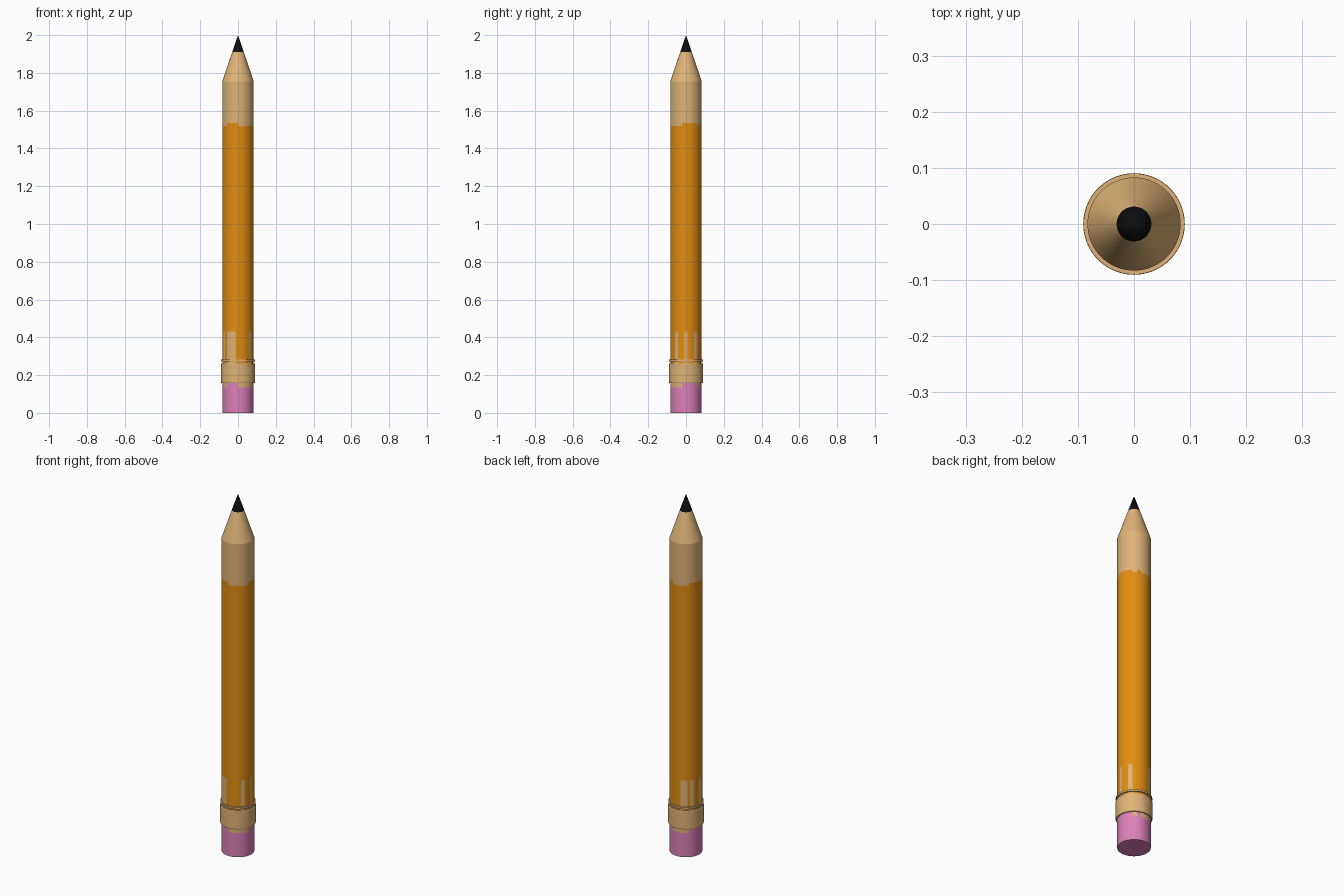
import bpy, bmesh, math, random

if "Cube" in bpy.data.objects:
    bpy.data.objects.remove(bpy.data.objects["Cube"])

random.seed(4)
SEG = 72
R = 0.083


def material(name, rgb):
    m = bpy.data.materials.new(name)
    m.diffuse_color = (*rgb, 1)
    m.use_nodes = True
    m.node_tree.nodes["Principled BSDF"].inputs["Base Color"].default_value = m.diffuse_color
    return m


MATS = [material("bare_wood", (0.74, 0.45, 0.185)),
        material("orange_paint", (0.76, 0.265, 0.006)),
        material("pink_rubber", (0.72, 0.22, 0.49)),
        material("black_lead", (0.004, 0.004, 0.005))]
WOOD, ORANGE, PINK, BLACK = range(4)


def lathe(name, profile, rule, closed=False):
    """Spin (radius, z) points; rule(column, angle, z) picks the colour."""
    bm = bmesh.new()
    rings = []
    for r, z in profile:
        ring = []
        for i in range(SEG):
            a = 2 * math.pi * i / SEG
            ring.append(bm.verts.new((r * math.sin(a), -r * math.cos(a), z)))
        rings.append(ring)
    pairs = list(zip(rings, rings[1:]))
    if closed:
        pairs.append((rings[-1], rings[0]))
    for lo, hi in pairs:
        for i in range(SEG):
            j = (i + 1) % SEG
            f = bm.faces.new((lo[i], lo[j], hi[j], hi[i]))
            z = (lo[i].co.z + hi[i].co.z) / 2
            f.material_index = rule(i, (i + 0.5) * 360 / SEG, z)
    bmesh.ops.remove_doubles(bm, verts=bm.verts, dist=1e-5)
    bmesh.ops.recalc_face_normals(bm, faces=bm.faces)
    me = bpy.data.meshes.new(name)
    bm.to_mesh(me)
    bm.free()
    for m in MATS:
        me.materials.append(m)
    ob = bpy.data.objects.new(name, me)
    bpy.context.collection.objects.link(ob)
    bpy.context.view_layer.objects.active = ob
    ob.select_set(True)
    bpy.ops.object.shade_smooth_by_angle(angle=math.radians(15))
    ob.select_set(False)
    return ob


# Worn paint streaks above the band, as angle ranges from the front
STREAKS = [(45, 60), (87, 93), (120, 135), (153, 157), (195, 220),
           (232, 244), (264, 279), (289, 304), (315, 350)]
ragged = [random.random() < 0.4 for _ in range(SEG // 3)]


def body_rule(i, angle, z):
    chip = ragged[i // 3]
    if z > 1.91:
        return BLACK
    if z > 1.535 or (z > 1.52 and chip):
        return WOOD
    if z > 0.43:
        return ORANGE
    if z > 0.26:
        return WOOD if any(a <= angle <= b for a, b in STREAKS) else ORANGE
    if z > 0.16 or (z > 0.135 and chip):
        return WOOD
    return PINK


# Eraser, painted shaft, sharpened cone and lead in one lathed body
lathe("pencil_body", [(0, 0), (R, 0), (R, 0.135), (R, 0.16), (R, 0.26), (R, 0.43),
                      (R, 1.52), (R, 1.535), (R, 1.755), (0.031, 1.91), (0, 2.0)],
      body_rule)

# Eraser band with slightly softened edges
lathe("eraser_band", [(0.081, 0.158), (0.088, 0.158), (0.0905, 0.162), (0.0905, 0.258),
                      (0.088, 0.262), (0.081, 0.262)], lambda *_: WOOD, True)

# Thin ring above the band
lathe("band_ring", [(0.081, 0.272), (0.09, 0.272), (0.09, 0.282), (0.081, 0.282)],
      lambda *_: WOOD, True)
